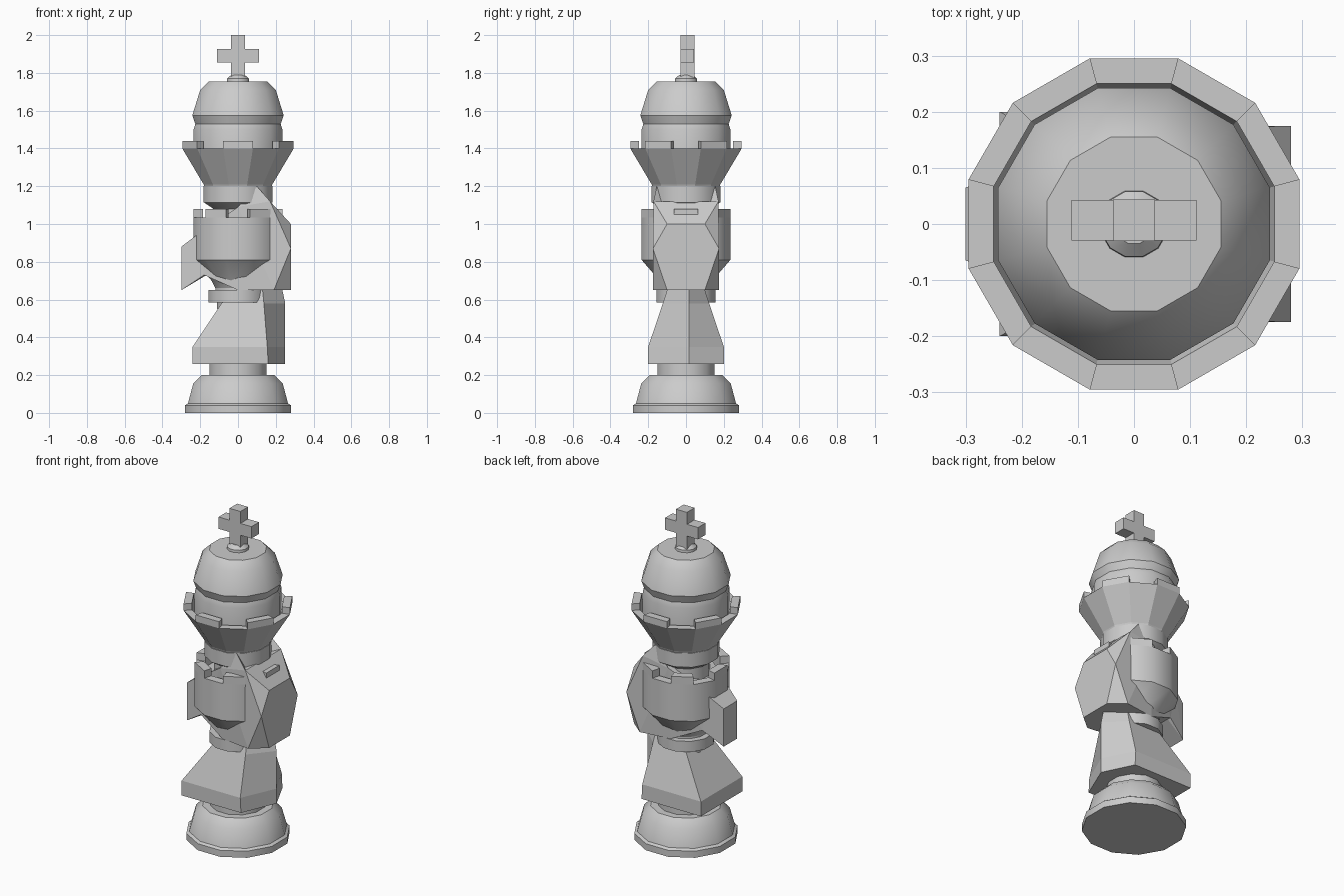
import bpy, bmesh, math

if "Cube" in bpy.data.objects:
    bpy.data.objects.remove(bpy.data.objects["Cube"])

SIDES = 12
K = 1 / math.cos(math.pi / SIDES)   # flat-to-flat radius -> corner radius


def finish(bm, name, smooth=False):
    bmesh.ops.recalc_face_normals(bm, faces=bm.faces)
    me = bpy.data.meshes.new(name)
    bm.to_mesh(me)
    bm.free()
    ob = bpy.data.objects.new(name, me)
    bpy.context.collection.objects.link(ob)
    if smooth:
        bpy.ops.object.select_all(action='DESELECT')
        ob.select_set(True)
        bpy.context.view_layer.objects.active = ob
        bpy.ops.object.shade_smooth_by_angle(angle=math.radians(31))
    return ob


def corner(i, r, z):
    a = 2 * math.pi * (i + 0.5) / SIDES
    return (r * K * math.cos(a), r * K * math.sin(a), z)


def loft(bm, rings):
    loops = [[bm.verts.new(p) for p in ring] for ring in rings]
    for a, b in zip(loops, loops[1:]):
        n = len(a)
        for i in range(n):
            j = (i + 1) % n
            bm.faces.new((a[i], a[j], b[j], b[i]))
    bm.faces.new(loops[0][::-1])
    bm.faces.new(loops[-1])


def lathe(name, profile, smooth=True):
    bm = bmesh.new()
    loft(bm, [[corner(i, r, z) for i in range(SIDES)] for r, z in profile])
    return finish(bm, name, smooth)


def add_hull(bm, pts):
    vs = [bm.verts.new(p) for p in pts]
    res = bmesh.ops.convex_hull(bm, input=vs)
    junk = [g for g in res["geom_interior"] + res["geom_unused"]
            if isinstance(g, bmesh.types.BMVert)]
    bmesh.ops.delete(bm, geom=list(set(junk)), context='VERTS')


def hull(name, half):
    # hull of points mirrored across the y = 0 plane
    bm = bmesh.new()
    add_hull(bm, [(x, s * y, z) for x, y, z in half for s in (1, -1)])
    bmesh.ops.dissolve_limit(bm, angle_limit=0.02, verts=bm.verts, edges=bm.edges)
    return finish(bm, name)


def battlements(name, first, r_out, r_in, z0, z1):
    bm = bmesh.new()
    for side in range(first, SIDES, 2):
        add_hull(bm, [corner(i, r, z) for i in (side - 1, side)
                      for r in (r_out, r_in) for z in (z0, z1)])
    return finish(bm, name)


def box(name, sx, sy, z0, z1, y=0.007):
    bm = bmesh.new()
    loft(bm, [[(-sx, y - sy, z), (sx, y - sy, z), (sx, y + sy, z), (-sx, y + sy, z)]
              for z in (z0, z1)])
    return finish(bm, name)


# round foot with neck
lathe("base", [(.28, 0), (.28, .04), (.265, .05), (.237, .155), (.192, .2),
               (.15, .2), (.15, .28)])

# lower body: tapered block with a ridge along the +x side
bm = bmesh.new()
loft(bm, [[(xl, -y, z), (xr, -y, z), (ridge, .015, z), (xr, y, z), (xl, y, z)]
          for z, xl, xr, ridge, y in ((.26, -.24, .16, .25, .2),
                                      (.35, -.24, .155, .25, .2),
                                      (.58, -.087, .137, .25, .123),
                                      (.65, -.04, .13, .235, .1))])
finish(bm, "lower_body")

# collar and cup-shaped tower
lathe("collar", [(.11, .55), (.11, .585), (.155, .585), (.155, .65), (.12, .65), (.12, .72)])
lathe("tower", [(.12, .66), (.14, .7), (.235, .81), (.235, 1.035), (.185, 1.035), (.185, 1.0)])
battlements("tower_battlements", 0, .235, .185, 1.035, 1.08)

# horse head running through the tower
hull("head", [(.28, .1, 1.0), (.28, .175, .87), (.28, .1, .65), (.19, .175, .65),
              (0, .15, .65), (.17, .172, 1.12), (0, .172, 1.09),
              (-.18, .1, .73), (-.22, .09, .94)])
hull("muzzle", [(-.3, .065, .65), (-.3, .065, .88), (-.22, .09, .94),
                (-.18, .1, .73), (-.05, .1, .95), (-.05, .1, .8)])
for s, side in ((1, "back"), (-1, "front")):
    bm = bmesh.new()
    add_hull(bm, [(.1, s * .155, 1.2), (0, s * .172, 1.09),
                  (.17, s * .172, 1.12), (.1, s * .07, 1.1)])
    finish(bm, "ear_" + side)

# flared crown
lathe("crown_neck", [(.13, 1.0), (.13, 1.08), (.182, 1.115), (.182, 1.2)])
lathe("crown", [(.175, 1.19), (.182, 1.21), (.295, 1.4), (.25, 1.4), (.24, 1.36)], False)
battlements("crown_battlements", 1, .295, .25, 1.4, 1.44)

# dome, knob and cross
lathe("dome", [(.235, 1.34), (.235, 1.5), (.226, 1.53), (.242, 1.575),
               (.2, 1.71), (.155, 1.755)])
lathe("knob", [(.06, 1.745), (.058, 1.77), (.035, 1.79)])
box("cross_upright", .037, .037, 1.77, 2.0)
box("cross_bar", .111, .036, 1.855, 1.927)
